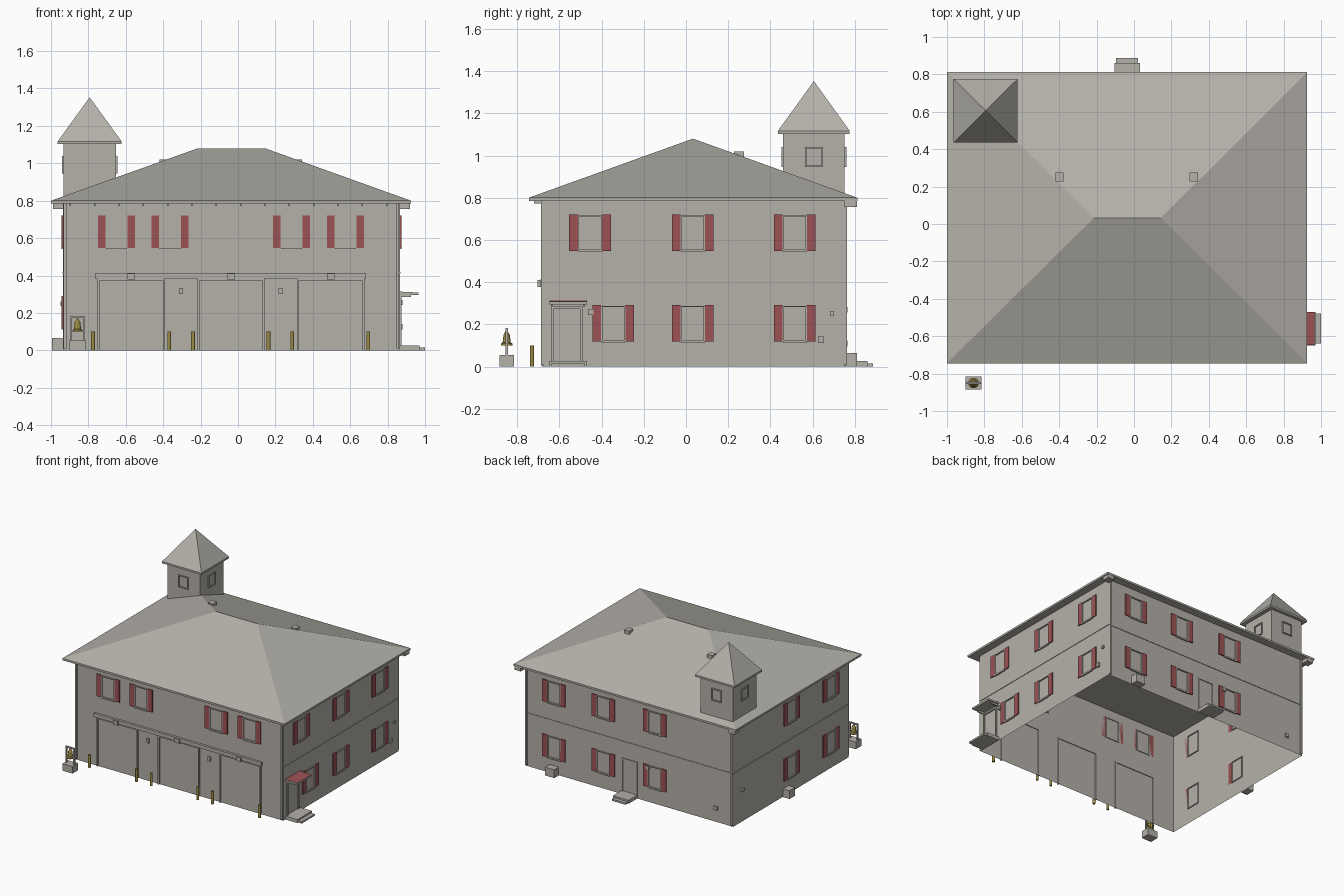
import bpy
import bmesh
from mathutils import Vector

old = bpy.data.objects.get("Cube")
if old:
    bpy.data.objects.remove(old, do_unlink=True)


def material(name, colour):
    mat = bpy.data.materials.new(name)
    mat.use_nodes = True
    mat.diffuse_color = (*colour, 1)
    mat.node_tree.nodes["Principled BSDF"].inputs["Base Color"].default_value = (*colour, 1)
    return mat


GREY = material("warm grey", (0.46, 0.44, 0.40))
RED = material("shutter red", (0.34, 0.085, 0.09))
OLIVE = material("olive brass", (0.33, 0.26, 0.06))

# Wall planes of the main block
LEFT, RIGHT, FRONT, BACK = -0.935, 0.865, -0.675, 0.752
EAVE = 0.785


def finish(name, bm, *mats):
    mesh = bpy.data.meshes.new(name)
    bm.to_mesh(mesh)
    bm.free()
    for mat in mats:
        mesh.materials.append(mat)
    obj = bpy.data.objects.new(name, mesh)
    bpy.context.collection.objects.link(obj)
    return obj


def add_box(bm, x, y, z):
    """Box from three (low, high) ranges."""
    verts = bmesh.ops.create_cube(bm, size=1)["verts"]
    for v in verts:
        v.co = Vector([lo + (hi - lo) * (c + 0.5) for c, (lo, hi) in zip(v.co, (x, y, z))])


def boxes(name, mat, *parts):
    bm = bmesh.new()
    for part in parts:
        add_box(bm, *part)
    return finish(name, bm, mat)


def on_wall(wall, u, z, depth):
    """Ranges of a box on a wall: u along it, depth (inner, outer) from its plane."""
    a, b = depth
    if wall == "front":
        return u, (FRONT - b, FRONT - a), z
    if wall == "back":
        return u, (BACK + a, BACK + b), z
    if wall == "right":
        return (RIGHT + a, RIGHT + b), u, z
    return (LEFT - b, LEFT - a), u, z


def frame_parts(wall, u, z, bar, depth, sill=True):
    """Four bars just inside a rectangle; the lowest is left out for doors."""
    (u0, u1), (z0, z1) = u, z
    bars = [((u0, u0 + bar), z), ((u1 - bar, u1), z), ((u0 + bar, u1 - bar), (z1 - bar, z1))]
    if sill:
        bars.append(((u0 + bar, u1 - bar), (z0, z0 + bar)))
    return [on_wall(wall, us, zs, depth) for us, zs in bars]


def window(wall, centre, base):
    top = base + 0.17
    frame = frame_parts(wall, (centre - 0.058, centre + 0.058), (base, top), 0.007, (-0.006, 0.008))
    frame.append(on_wall(wall, (centre - 0.056, centre + 0.056), (base - 0.006, base), (0, 0.01)))
    boxes(wall + "_window_frame", GREY, *frame)
    boxes(wall + "_shutters", RED, *[
        on_wall(wall, (centre + s - 0.021, centre + s + 0.021), (base, top + 0.003), (0, 0.008))
        for s in (-0.078, 0.078)])


# Main walls, open below
bm = bmesh.new()
add_box(bm, (LEFT, RIGHT), (FRONT, BACK), (0, EAVE))
bm.normal_update()
bmesh.ops.delete(bm, geom=[f for f in bm.faces if abs(f.normal.z) > 0.5], context="FACES")
finish("main_walls", bm, GREY)


def hip_roof(name, x, y, z, ridge_x, ridge_y, top):
    """Fascia slab with a hip roof rising to a ridge or a point."""
    bm = bmesh.new()
    add_box(bm, x, y, z)
    bm.normal_update()
    lid = next(f for f in bm.faces if f.normal.z > 0.5)
    rim = list(lid.verts)
    bm.faces.remove(lid)
    mid = sum(x) / 2
    ends = {False: bm.verts.new((ridge_x[0], ridge_y, top))}
    ends[True] = bm.verts.new((ridge_x[1], ridge_y, top)) if ridge_x[0] != ridge_x[1] else ends[False]
    for a, b in zip(rim, rim[1:] + rim[:1]):
        ea, eb = ends[a.co.x > mid], ends[b.co.x > mid]
        bm.faces.new((a, b, eb) if ea == eb else (a, b, eb, ea))
    bmesh.ops.recalc_face_normals(bm, faces=bm.faces)
    return finish(name, bm, GREY)


hip_roof("main_roof", (-1, 0.925), (-0.745, 0.812), (EAVE, 0.8), (-0.215, 0.145), 0.033, 1.08)

# Eave blocks, rafter ends and string course
boxes("eave_returns", GREY, *[(x, (BACK, 0.81), (0.757, EAVE)) for x in ((-0.99, LEFT), (RIGHT, 0.92))])
boxes("rafter_ends", GREY, *[
    on_wall("front", (-0.9 + i * 0.13, -0.892 + i * 0.13), (0.772, EAVE), (0, 0.045)) for i in range(14)])
boxes("string_course", GREY, *[
    on_wall(w, u, (0.412, 0.418), (0, 0.004))
    for w, u in (("left", (FRONT, BACK)), ("right", (FRONT, BACK)), ("back", (LEFT, RIGHT)))])
boxes("downspouts", GREY, *[
    on_wall(w, (u - 0.007, u + 0.007), (0.01, EAVE), (0, 0.012))
    for w, u in (("front", LEFT + 0.01), ("front", RIGHT - 0.01),
                 ("back", LEFT + 0.01), ("back", RIGHT - 0.01))])

# Tower
TX, TY = -0.793, 0.606
boxes("tower_walls", GREY, ((TX - 0.14, TX + 0.14), (TY - 0.146, TY + 0.146), (0.72, 1.11)))
hip_roof("tower_roof", (TX - 0.171, TX + 0.171), (TY - 0.17, TY + 0.17), (1.103, 1.117), (TX, TX), TY, 1.353)
parts = []
for wall, mid, shift in (("front", TX, FRONT - TY + 0.146), ("back", TX, TY + 0.146 - BACK),
                         ("right", TY, TX + 0.14 - RIGHT), ("left", TY, LEFT - TX + 0.14)):
    parts += frame_parts(wall, (mid - 0.043, mid + 0.043), (0.945, 1.04), 0.007, (shift, shift + 0.008))
boxes("tower_window_frames", GREY, *parts)

# Roof vents
boxes("roof_vents", GREY, *[((x - 0.022, x + 0.022), (0.228, 0.275), (0.96, 1.02)) for x in (-0.398, 0.32)])

# Windows with shutters
for c in (-0.65, -0.364, 0.286, 0.575):
    window("front", c, 0.548)
for c in (-0.455, 0.032, 0.515):
    window("right", c, 0.548)
for c in (-0.345, 0.032, 0.515):
    window("right", c, 0.118)
for base in (0.118, 0.548):
    for c in (-0.455, 0.032):
        window("left", c, base)
    for c in (-0.258, 0.188, 0.615):
        window("back", c, base)

# Garage doors, header and lamps
for c in (-0.57, -0.037, 0.495):
    boxes("garage_door_frame", GREY,
          *frame_parts("front", (c - 0.18, c + 0.18), (0, 0.385), 0.012, (-0.006, 0.01), False))
    boxes("door_lamp", GREY, on_wall("front", (c - 0.02, c + 0.02), (0.378, 0.41), (0, 0.03)))
boxes("garage_header", GREY, on_wall("front", (-0.765, 0.685), (0.385, 0.413), (0, 0.018)))
boxes("control_boxes", GREY, *[
    on_wall("front", (c - 0.011, c + 0.011), (0.3, 0.333), (0, 0.012)) for c in (-0.305, 0.227)])

# Bollards
for c in (-0.775, -0.368, -0.24, 0.163, 0.29, 0.697):
    bm = bmesh.new()
    bmesh.ops.create_cone(bm, cap_ends=True, segments=12, radius1=0.01, radius2=0.01, depth=0.1)
    bmesh.ops.translate(bm, vec=(c, -0.73, 0.05), verts=bm.verts)
    finish("bollard", bm, OLIVE)

# Side door, steps and canopy with a red top
boxes("side_door_frame", GREY,
      *frame_parts("right", (-0.637, -0.49), (0.02, 0.285), 0.012, (-0.006, 0.01), False))
boxes("side_steps", GREY, on_wall("right", (-0.65, -0.47), (0, 0.027), (0, 0.105)),
      on_wall("right", (-0.64, -0.478), (0, 0.014), (0.1, 1 - RIGHT)))
canopy = boxes("side_canopy", GREY, on_wall("right", (-0.648, -0.47), (0.3, 0.314), (0, 0.1)))
canopy.data.materials.append(RED)
for v in canopy.data.vertices:
    if v.co.x > RIGHT + 0.05:
        v.co.z -= 0.005
for face in canopy.data.polygons:
    face.material_index = int(face.normal.z > 0.5)
boxes("canopy_brackets", GREY, *[
    on_wall("right", (u, u + 0.01), (0.285, 0.3), (0, 0.06)) for u in (-0.64, -0.488)])

# Back door and steps
boxes("back_door_frame", GREY,
      *frame_parts("back", (-0.105, 0.03), (0.02, 0.285), 0.01, (-0.006, 0.006), False))
boxes("back_steps", GREY, on_wall("back", (-0.105, 0.032), (0, 0.027), (0, 0.108)),
      on_wall("back", (-0.097, 0.022), (0, 0.014), (0.1, 0.135)))

# Ground units, meters and wall lamps
boxes("ground_units", GREY, on_wall("back", (0.575, 0.655), (0, 0.065), (0.003, 0.058)),
      on_wall("left", (0.07, 0.14), (0, 0.065), (0.003, 0.06)))
boxes("wall_fittings", GREY, *[
    on_wall(w, (u - r, u + r), (z - r, z + r), (0, 0.014))
    for w, u, z, r in (("right", 0.64, 0.127, 0.015), ("right", 0.692, 0.252, 0.01),
                       ("right", -0.452, 0.257, 0.013), ("back", -0.2, 0.27, 0.013),
                       ("back", -0.79, 0.11, 0.014), ("left", 0.64, 0.25, 0.012))])

# Bell stand
BX, BY = -0.858, -0.85
boxes("bell_plinth", GREY, ((BX - 0.043, BX + 0.043), (BY - 0.035, BY + 0.035), (0, 0.055)))
boxes("bell_posts", GREY, *[
    ((BX + s - 0.005, BX + s + 0.005), (BY - 0.006, BY + 0.006), (0.05, 0.183)) for s in (-0.034, 0.034)],
    ((BX - 0.039, BX + 0.039), (BY - 0.006, BY + 0.006), (0.173, 0.183)))
bm = bmesh.new()
profile = [(0.028, 0.1), (0.027, 0.108), (0.019, 0.115), (0.015, 0.15), (0.008, 0.163), (0.003, 0.173)]
ring = [bm.verts.new((r, 0, z)) for r, z in profile]
edges = [bm.edges.new(pair) for pair in zip(ring, ring[1:])]
bmesh.ops.spin(bm, geom=ring + edges, cent=(0, 0, 0), axis=(0, 0, 1), angle=6.283185, steps=16)
bmesh.ops.remove_doubles(bm, verts=bm.verts, dist=0.0001)
bmesh.ops.recalc_face_normals(bm, faces=bm.faces)
bmesh.ops.translate(bm, vec=(BX, BY, 0), verts=bm.verts)
finish("bell", bm, OLIVE)
